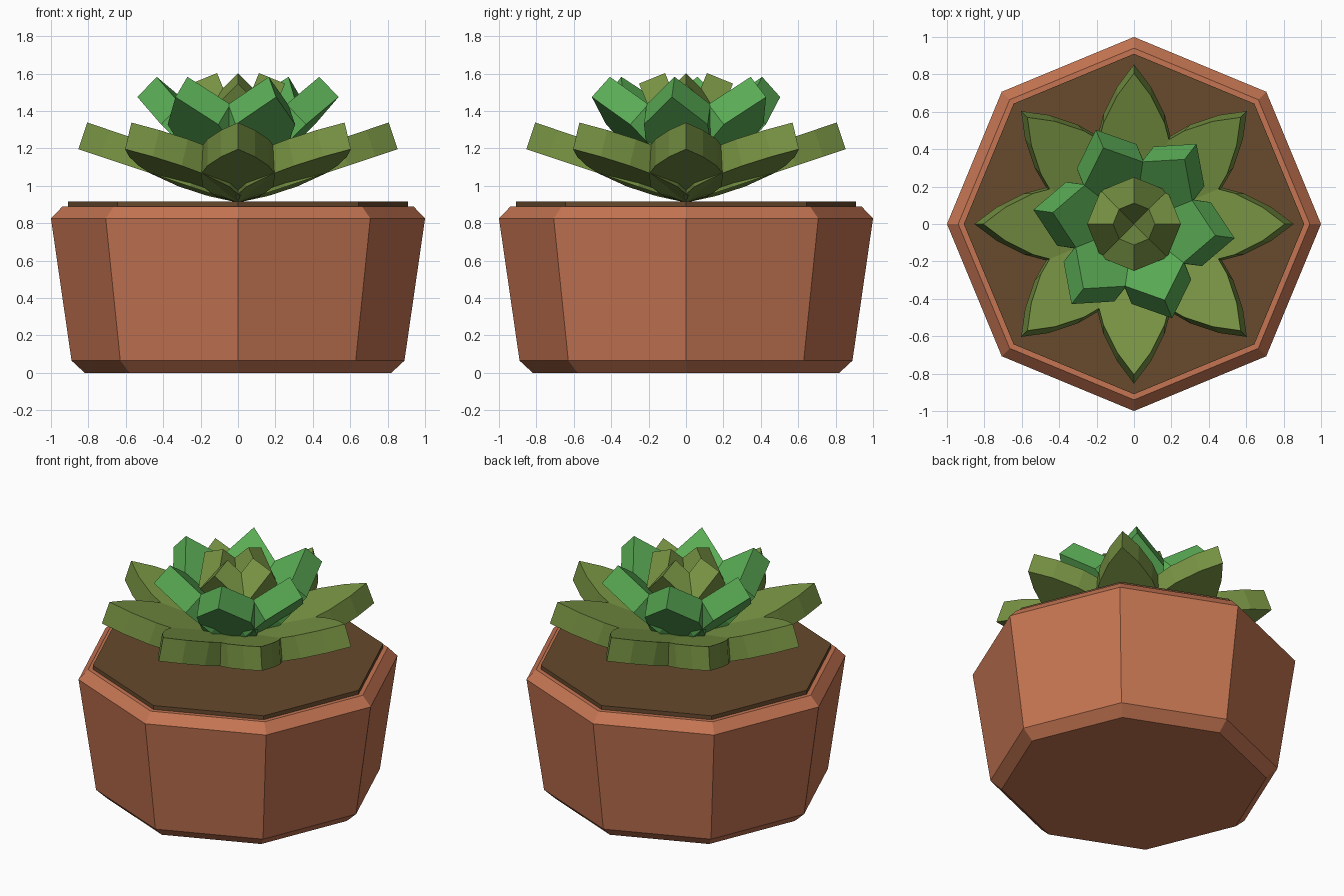
import bpy, bmesh
from math import cos, sin, pi, radians
from mathutils import Matrix, Vector

if "Cube" in bpy.data.objects:
    bpy.data.objects.remove(bpy.data.objects["Cube"], do_unlink=True)


def material(name, r, g, b):
    m = bpy.data.materials.new(name)
    m.use_nodes = True
    m.diffuse_color = (r, g, b, 1)
    m.node_tree.nodes["Principled BSDF"].inputs["Base Color"].default_value = (r, g, b, 1)
    return m


terracotta = material("terracotta", 0.56, 0.178, 0.085)
soil_brown = material("soil brown", 0.135, 0.067, 0.026)
olive = material("olive green", 0.185, 0.29, 0.056)
bright = material("bright green", 0.102, 0.41, 0.091)


def finish(name, bm, mat):
    bmesh.ops.recalc_face_normals(bm, faces=bm.faces)
    mesh = bpy.data.meshes.new(name)
    bm.to_mesh(mesh)
    bm.free()
    mesh.materials.append(mat)
    ob = bpy.data.objects.new(name, mesh)
    bpy.context.collection.objects.link(ob)
    return ob


def lathe(name, profile, mat, sides=8):
    """Closed octagonal solid from (radius, height) rings."""
    bm = bmesh.new()
    rings = [[bm.verts.new((r * cos(2 * pi * i / sides), r * sin(2 * pi * i / sides), z))
              for i in range(sides)] for r, z in profile]
    for low, high in zip(rings, rings[1:]):
        for i in range(sides):
            j = (i + 1) % sides
            bm.faces.new((low[i], low[j], high[j], high[i]))
    bm.faces.new(rings[0])
    bm.faces.new(rings[-1])
    return finish(name, bm, mat)


def leaf_ring(name, count, start, length, tilt, base, half_outline, mat, thick=0.15):
    """Thick flat leaves, tilted up and arranged around the stem."""
    outline = [(0, 0)] + half_outline + [(1, 0)] + [(u, -w) for u, w in reversed(half_outline)]
    for k in range(count):
        bm = bmesh.new()
        place = (Matrix.Translation((0, 0, base))
                 @ Matrix.Rotation(radians(start) + 2 * pi * k / count, 4, 'Z')
                 @ Matrix.Rotation(-radians(tilt), 4, 'Y'))
        face = bm.faces.new([bm.verts.new((u * length, w, 0)) for u, w in outline])
        top = bmesh.ops.extrude_face_region(bm, geom=[face], use_keep_orig=True)
        lifted = [v for v in top["geom"] if isinstance(v, bmesh.types.BMVert)]
        bmesh.ops.translate(bm, verts=lifted, vec=Vector((0, 0, thick)))
        bm.transform(place)
        finish(f"{name}_{k + 1}", bm, mat)


# Pot and soil
lathe("pot", [(0.82, 0), (0.89, 0.065), (1, 0.825), (0.94, 0.888)], terracotta)
lathe("soil", [(0.91, 0.87), (0.91, 0.915)], soil_brown)

# Leaves, from the spreading outer ring to the upright heart
slender = [(0.12, 0.12), (0.3, 0.19), (0.54, 0.197), (0.69, 0.163), (0.86, 0.09)]
blunt = [(0.15, 0.09), (0.42, 0.175), (0.72, 0.172)]
leaf_ring("outer_leaf", 8, 0, 0.9, 18.5, 0.91, slender, olive)
leaf_ring("middle_leaf", 6, 52, 0.755, 44, 0.95, blunt, bright)
leaf_ring("inner_leaf", 4, 0, 0.67, 68, 0.925, blunt, olive)
